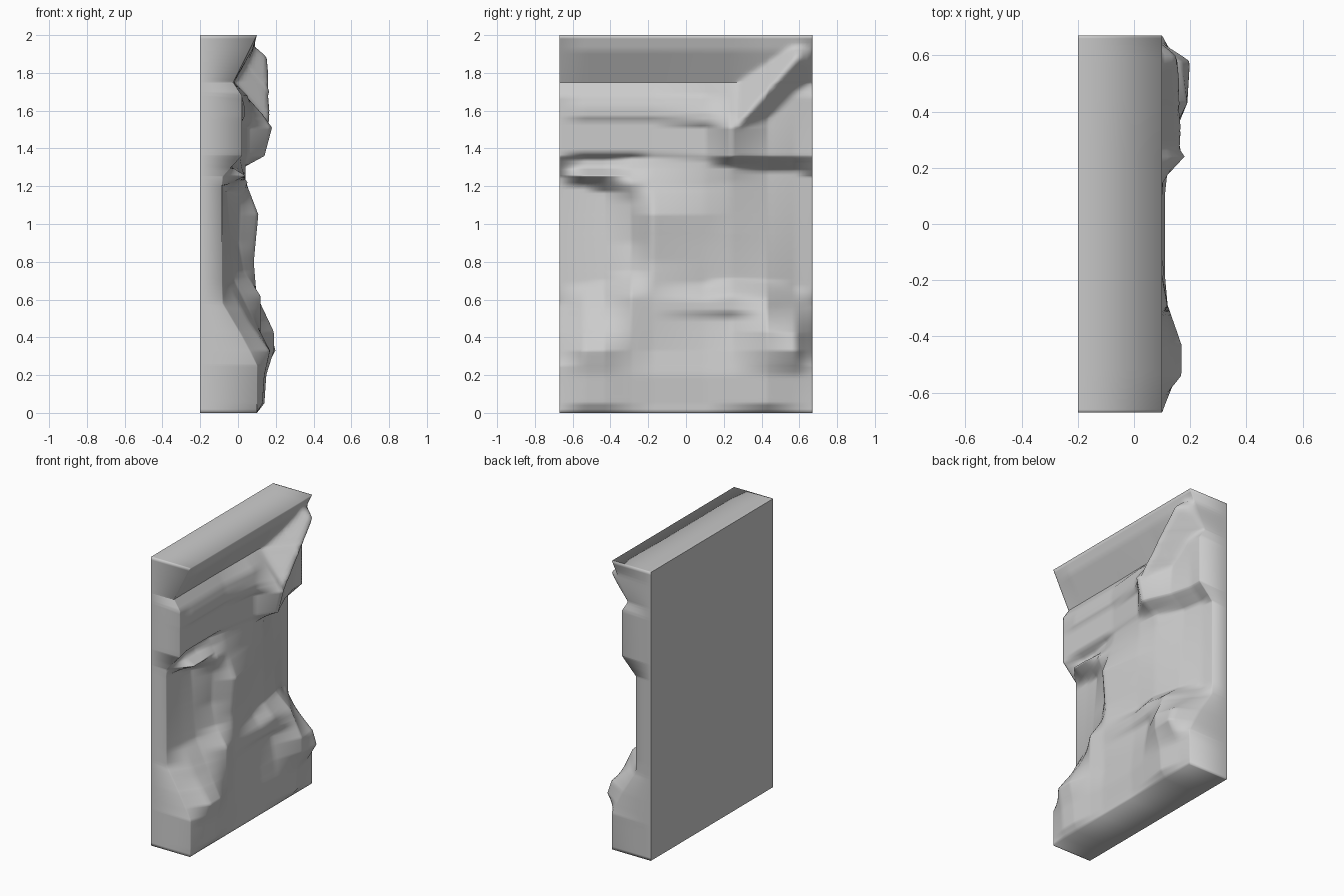
import bpy, bmesh, math

if "Cube" in bpy.data.objects:
    bpy.data.objects.remove(bpy.data.objects["Cube"])

BACK = -0.20


def base(bulge=.15, foot=.13):
    return [(0, .10), (.05, foot), (.2, foot + .01), (.33, bulge)]


def moulding(front=.02, band=.035, groove=-.025, dip=0):
    return [(1.38 - dip / 2, front), (1.54 - dip, front), (1.57 - dip, band),
            (1.62 - dip, band), (1.68, front), (1.75, groove), (1.92, .075), (2, .10)]


# Vertical cross-sections (z, depth) of the wall at stations along y
END = [(0, .10), (.25, .10), (.42, .01), (.58, -.085), (1.25, -.085), (1.36, .02),
       (1.68, .02), (1.75, -.025), (2, .10)]
LIP = [(1.255, .04), (1.30, -.03), (1.34, -.035)]
SECTIONS = [
    (-.67, END),
    (-.54, base(.17) + [(.48, .06), (.68, -.05), (1.2, -.075)] + LIP + moulding()),
    (-.43, base(.17) + [(.5, .08), (.7, -.02), (1.17, -.06)] + LIP + moulding()),
    (-.29, base(.12, .11) + [(.5, .12), (.62, .12), (.75, .03), (.9, 0), (1.12, .01),
                             (1.22, .05), (1.29, 0), (1.35, -.02)] + moulding()),
    (-.18, base(.095, .10) + [(.6, .10), (.8, .085), (1.05, .11), (1.2, .05),
                              (1.3, .02), (1.35, .01)] + moulding()),
    (.10, base(.095, .10) + [(.5, .08), (.54, .10), (.6, .10), (.68, .04), (.9, .05),
                             (1.05, .06), (1.2, .04), (1.33, .04)]
     + moulding(.05, .075, -.02, .03)),
    (.24, base(.11, .115) + [(.5, .08), (.54, .11), (.62, .11), (.71, .03), (.95, .03),
                             (1.22, .02), (1.3, .03), (1.36, .14), (1.51, .18),
                             (1.58, .13), (1.68, .04), (1.75, -.02), (1.92, .075), (2, .10)]),
    (.43, base(.19, .14) + [(.43, .19), (.6, .11), (.7, -.01), (1.28, -.05), (1.36, .06),
                            (1.68, .04), (1.75, 0), (1.92, .08), (2, .10)]),
    (.58, base(.20, .11) + [(.42, .17), (.55, .02), (.66, -.07), (1.28, -.075), (1.36, .02),
                            (1.68, .03), (1.75, 0), (1.92, .08), (2, .10)]),
    (.67, END),
]


def along(points, z):
    for (z0, x0), (z1, x1) in zip(points, points[1:]):
        if z <= z1:
            return x0 + (x1 - x0) * (z - z0) / (z1 - z0)
    return points[-1][1]


def rib(y, z):
    # Torn rock ridge running diagonally across the cornice
    ay, az, by, bz = .27, 1.52, .59, 1.88
    dy, dz = by - ay, bz - az
    t = min(1, max(0, ((y - ay) * dy + (z - az) * dz) / (dy * dy + dz * dz)))
    d = math.hypot(y - ay - t * dy, z - az - t * dz)
    return .175 - .01 * t - 1.3 * d


def depth(y, z):
    for (y0, p0), (y1, p1) in zip(SECTIONS, SECTIONS[1:]):
        if y <= y1 + 1e-6:
            t = (y - y0) / (y1 - y0)
            x = along(p0, z) * (1 - t) + along(p1, z) * t
            break
    return x if abs(y) > .665 else max(x, rib(y, z))


# Carved front surface: rows follow the section breakpoints
zs = sorted({round(z, 3) for _, p in SECTIONS for z, _ in p}
            | {round(i * .02, 3) for i in range(101)})
ys = sorted({s[0] for s in SECTIONS} | {round(-.66 + i * .02, 3) for i in range(67)})

bm = bmesh.new()
grid = [[bm.verts.new((depth(y, z), y, z)) for y in ys] for z in zs]
for r0, r1 in zip(grid, grid[1:]):
    for i in range(len(ys) - 1):
        bm.faces.new((r0[i], r0[i + 1], r1[i + 1], r1[i]))
# Ease the section joins so the rock flows softly along y
soft = [v for r in grid[1:-1] for v in r[1:-1] if v.co.z < 1.2 or v.co.y > .28]
bmesh.ops.smooth_vert(bm, verts=soft, factor=.4, use_axis_x=True,
                      use_axis_y=False, use_axis_z=False)

# Sides and flat back
rim = [e for e in bm.edges if e.is_boundary]
ext = bmesh.ops.extrude_edge_only(bm, edges=rim)["geom"]
for v in (g for g in ext if isinstance(g, bmesh.types.BMVert)):
    v.co.x = BACK
back_rim = set(e for e in bm.edges if e.is_boundary)
bmesh.ops.holes_fill(bm, edges=list(back_rim), sides=0)
bmesh.ops.recalc_face_normals(bm, faces=bm.faces)

# Soft shading all over, except the back outline and the cornice groove
for f in bm.faces:
    f.smooth = True
for e in bm.edges:
    groove = all(abs(v.co.z - 1.75) < 1e-4 and v.co.y < .3 for v in e.verts)
    e.smooth = not (e in back_rim or groove)

mesh = bpy.data.meshes.new("rock_wall")
bm.to_mesh(mesh)
bm.free()
wall = bpy.data.objects.new("rock_wall", mesh)
bpy.context.collection.objects.link(wall)
